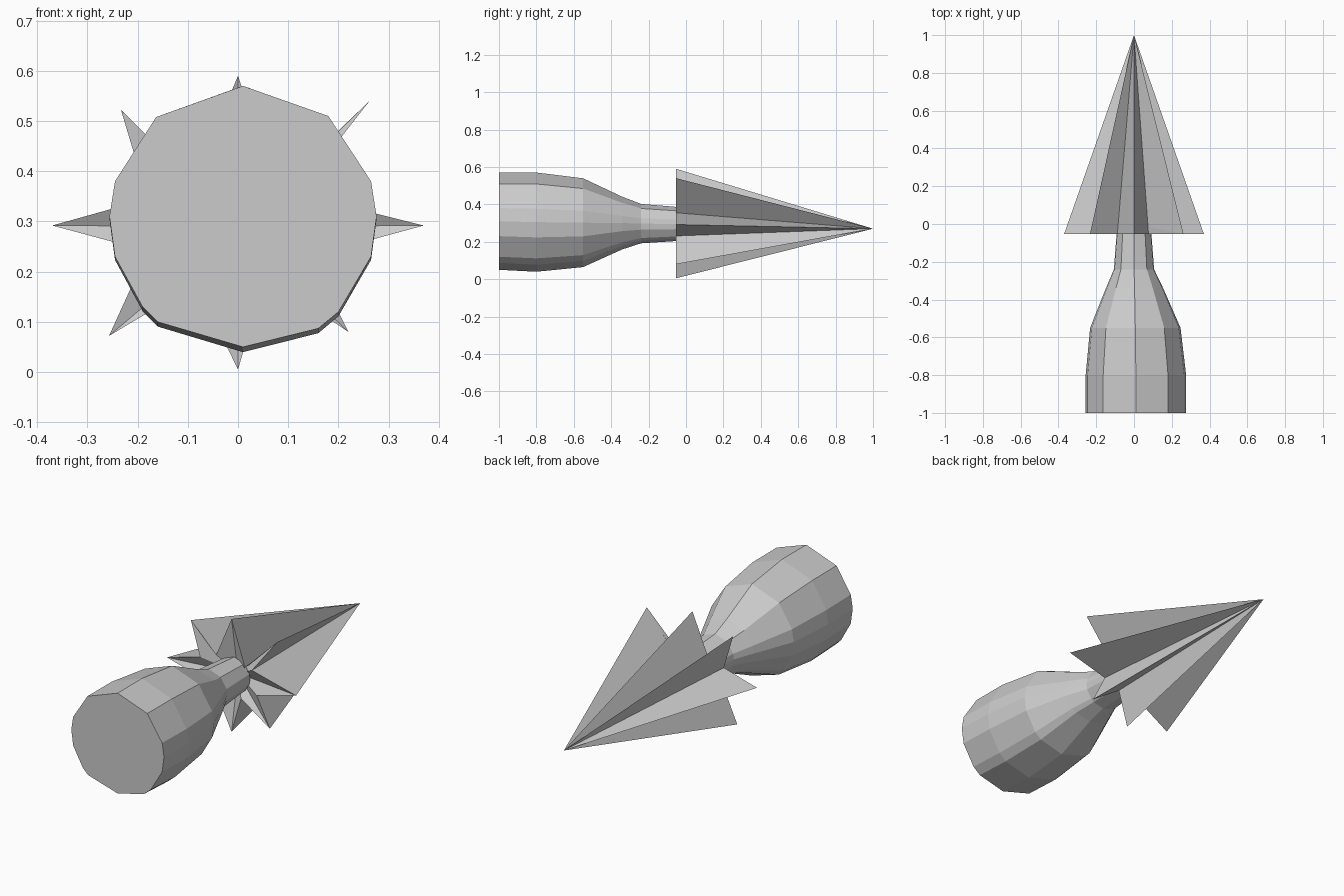
import bpy
import bmesh

cube = bpy.data.objects.get("Cube")
if cube:
    bpy.data.objects.remove(cube, do_unlink=True)

# One plain grey for the whole model
grey = bpy.data.materials.new("plain_grey")
grey.use_nodes = True
colour = (0.6, 0.6, 0.6, 1.0)
grey.diffuse_color = colour
shader = next(n for n in grey.node_tree.nodes if n.type == "BSDF_PRINCIPLED")
shader.inputs["Base Color"].default_value = colour


def finish(bm, name):
    bmesh.ops.recalc_face_normals(bm, faces=bm.faces)
    mesh = bpy.data.meshes.new(name)
    bm.to_mesh(mesh)
    bm.free()
    mesh.materials.append(grey)
    obj = bpy.data.objects.new(name, mesh)
    bpy.context.collection.objects.link(obj)
    return obj


def loft(name, section, rings):
    """Sweep one cross-section along y; a ring is y, centre x, centre z, scale x, scale z."""
    bm = bmesh.new()
    loops = [[bm.verts.new((cx + x * sx, y, cz + z * sz)) for x, z in section]
             for y, cx, cz, sx, sz in rings]
    count = len(section)
    for a, b in zip(loops, loops[1:]):
        for i in range(count):
            j = (i + 1) % count
            bm.faces.new((a[i], a[j], b[j], b[i]))
    bm.faces.new(loops[0])
    bm.faces.new(loops[-1])
    return finish(bm, name)


def star_point(name, outline, base_y, hub, apex):
    """Star outline drawn to a long point, with a shallow dished base."""
    bm = bmesh.new()
    rim = [bm.verts.new((x, base_y, z)) for x, z in outline]
    ends = [bm.verts.new(hub), bm.verts.new(apex)]
    for i, v in enumerate(rim):
        for end in ends:
            bm.faces.new((v, rim[(i + 1) % len(rim)], end))
    return finish(bm, name)


# Faceted handle tapering to a thin neck
section = [(0, 0.26), (0.17, 0.2), (0.255, 0.07), (0.266, 0), (0.255, -0.08),
           (0.19, -0.19), (0.15, -0.223), (0, -0.26), (-0.17, -0.21),
           (-0.2, -0.18), (-0.255, -0.08), (-0.266, 0), (-0.255, 0.07),
           (-0.173, 0.198)]
loft("handle", section, [
    (-1.0, 0.01, 0.31, 1, 1),
    (-0.8, 0.01, 0.305, 1, 1.02),
    (-0.55, 0.007, 0.302, 0.9, 0.913),
    (-0.34, 0.003, 0.3, 0.57, 0.54),
    (-0.24, 0, 0.297, 0.4, 0.405),
    (-0.03, 0, 0.295, 0.34, 0.345),
])

# Eight uneven spikes, each followed by the valley after it
outline = [(0, 0.59), (0.077, 0.36), (0.262, 0.54), (0.117, 0.355),
           (0.37, 0.292), (0.145, 0.231), (0.22, 0.08), (0.054, 0.192),
           (0, 0.005), (-0.083, 0.176), (-0.257, 0.072), (-0.18, 0.241),
           (-0.37, 0.292), (-0.18, 0.345), (-0.233, 0.522), (-0.088, 0.38)]
star_point("spiked_head", outline, -0.053, (0, 0, 0.29), (0, 1, 0.27))
